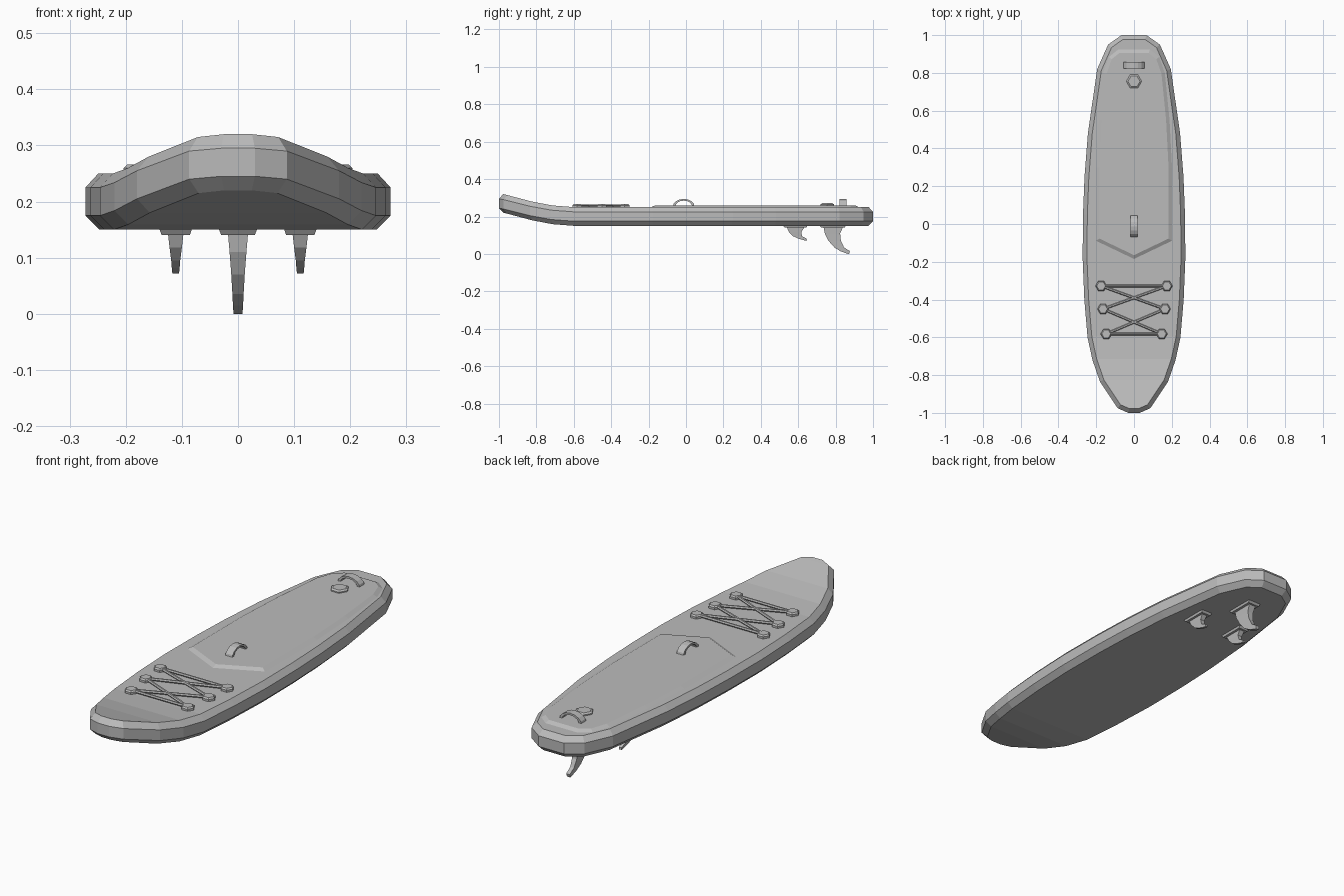
import bpy, math
from mathutils import Vector

cube = bpy.data.objects.get("Cube")
if cube:
    bpy.data.objects.remove(cube, do_unlink=True)

grey = bpy.data.materials.new("board grey")
grey.use_nodes = True
colour = (0.5, 0.5, 0.5, 1)
grey.diffuse_color = colour
grey.node_tree.nodes["Principled BSDF"].inputs["Base Color"].default_value = colour


def loft(name, rings, paired_caps=False, closed=False):
    """Skin a list of equal-sized point rings, then cap or join the ends."""
    n = len(rings[0])
    verts = [p for ring in rings for p in ring]
    faces = []
    for r in range(len(rings) if closed else len(rings) - 1):
        a, b = r * n, (r + 1) % len(rings) * n
        faces += [(a + i, a + (i + 1) % n, b + (i + 1) % n, b + i) for i in range(n)]
    if not closed:
        for start, flip in ((0, True), (len(verts) - n, False)):
            if paired_caps:
                caps = [(i, i + 1, n - 2 - i, n - 1 - i) for i in range(n // 2 - 1)]
            else:
                caps = [tuple(range(n))]
            faces += [tuple(start + i for i in (c[::-1] if flip else c)) for c in caps]
    mesh = bpy.data.meshes.new(name)
    mesh.from_pydata(verts, [], faces)
    mesh.materials.append(grey)
    obj = bpy.data.objects.new(name, mesh)
    bpy.context.collection.objects.link(obj)
    # consistent outward normals
    import bmesh
    bm = bmesh.new()
    bm.from_mesh(mesh)
    bmesh.ops.recalc_face_normals(bm, faces=bm.faces)
    bm.to_mesh(mesh)
    bm.free()
    return obj


def inset(points, d):
    """Offset a counter-clockwise outline inwards with mitred corners."""
    out = []
    for i, p in enumerate(points):
        e = (p - points[i - 1]).normalized()
        f = (points[(i + 1) % len(points)] - p).normalized()
        a, b = Vector((-e.y, e.x)), Vector((-f.y, f.x))
        out.append(p + (a + b) * d / (1 + a.dot(b)))
    return out


def mirrored(half):
    return half + [(-p[0],) + tuple(p[1:]) for p in reversed(half)]


# Board: half outline (x, y, nose lift), nose to tail
hull = mirrored([(.03, -1, .07), (.087, -.975, .065), (.18, -.835, .03),
                 (.22, -.72, .009), (.246, -.6, 0), (.263, -.4, 0), (.272, -.18, 0),
                 (.27, .05, 0), (.262, .25, 0), (.244, .48, 0), (.195, .82, 0),
                 (.137, .95, 0), (.066, 1, 0)])
outline = [Vector(p[:2]) for p in hull]
rings = []
for d, z in ((.025, .15), (0, .175), (0, .225), (.023, .25)):
    rings.append([(p.x, p.y, z + h[2]) for p, h in zip(inset(outline, d), hull)])
loft("board", rings, paired_caps=True)

# Deck pad with a bevelled rim and pointed front
pad = [Vector(p) for p in [(0, -.187)] + mirrored(
    [(.203, -.09), (.203, .3), (.19, .55), (.165, .8), (.135, .885), (.085, .925)])]
loft("deck_pad", [[(p.x, p.y, z) for p in inset(pad, d)]
                  for d, z in ((0, .249), (.02, .26))])


def hexagon(name, x, y, z, r, h):
    """Hexagonal button with a chamfered top."""
    rings = []
    for rr, zz in ((r, z), (r, z + h * .65), (r * .78, z + h)):
        rings.append([(x + rr * math.cos(a * math.pi / 3),
                       y + rr * math.sin(a * math.pi / 3), zz) for a in range(6)])
    loft(name, rings)


hexagon("air_valve", 0, .755, .255, .041, .016)

# Bungee anchors and cords
rows = [(.174, -.328), (.164, -.45), (.147, -.582)]
for i, (x, y) in enumerate(rows):
    for side, s in (("left", 1), ("right", -1)):
        hexagon(f"bungee_anchor_{side}_{i}", s * x, y, .248, .03, .018)


def cord(name, a, b, r=.007):
    a, b = Vector((*a, .258)), Vector((*b, .258))
    u = (b - a).normalized()
    v = Vector((-u.y, u.x, 0))
    up = Vector((0, 0, 1))
    angles = [math.pi / 3 * k for k in range(6)]
    loft(name, [[p + v * r * math.cos(t) + up * r * math.sin(t) for t in angles]
                for p in (a, b)])


for i in (0, 2):
    cord(f"bungee_straight_{i}", rows[i], (-rows[i][0], rows[i][1]))
for i in (0, 1):
    for s in (1, -1):
        cord(f"bungee_cross_{i}_{s}", (s * rows[i][0], rows[i][1]),
             (-s * rows[i + 1][0], rows[i + 1][1]))


def handle(name, y, along_x):
    """Arched strap standing on the deck."""
    rings = []
    for k in range(9):
        t = math.pi * k / 8
        ring = []
        for scale, w in ((1, -.018), (1, .018), (.78, .018), (.78, -.018)):
            s, z = .058 * scale * math.cos(t), .253 + .041 * scale * math.sin(t)
            ring.append((s, y + w, z) if along_x else (w, y + s, z))
        rings.append(ring)
    loft(name, rings)


handle("carry_handle", -.012, False)
handle("tail_handle", .84, True)


# Swept fins on base plates: layers of (z, front y, back y, half thickness)
def fin(name, x, layers, base):
    loft(name, [[(x - w, y0, z), (x + w, y0, z), (x + w, y1, z), (x - w, y1, z)]
                for z, y0, y1, w in layers])
    y0, y1, w = base
    loft(name + "_base", [[(x - k, y0 + e, z), (x + k, y0 + e, z),
                           (x + k, y1 - e, z), (x - k, y1 - e, z)]
                          for z, k, e in ((.14, w - .004, .008), (.151, w, 0))])


fin("centre_fin", 0, [(.145, .735, .84, .018), (.11, .742, .824, .015),
                      (.07, .762, .828, .012), (.035, .793, .845, .01),
                      (.015, .825, .876, .009), (0, .865, .872, .008)],
    (.715, .855, .034))
for side, s in (("left", 1), ("right", -1)):
    fin(f"{side}_fin", s * .111, [(.145, .538, .635, .014), (.118, .55, .617, .011),
                                  (.095, .572, .62, .008), (.082, .6, .645, .007),
                                  (.072, .635, .646, .006)],
        (.52, .65, .029))
